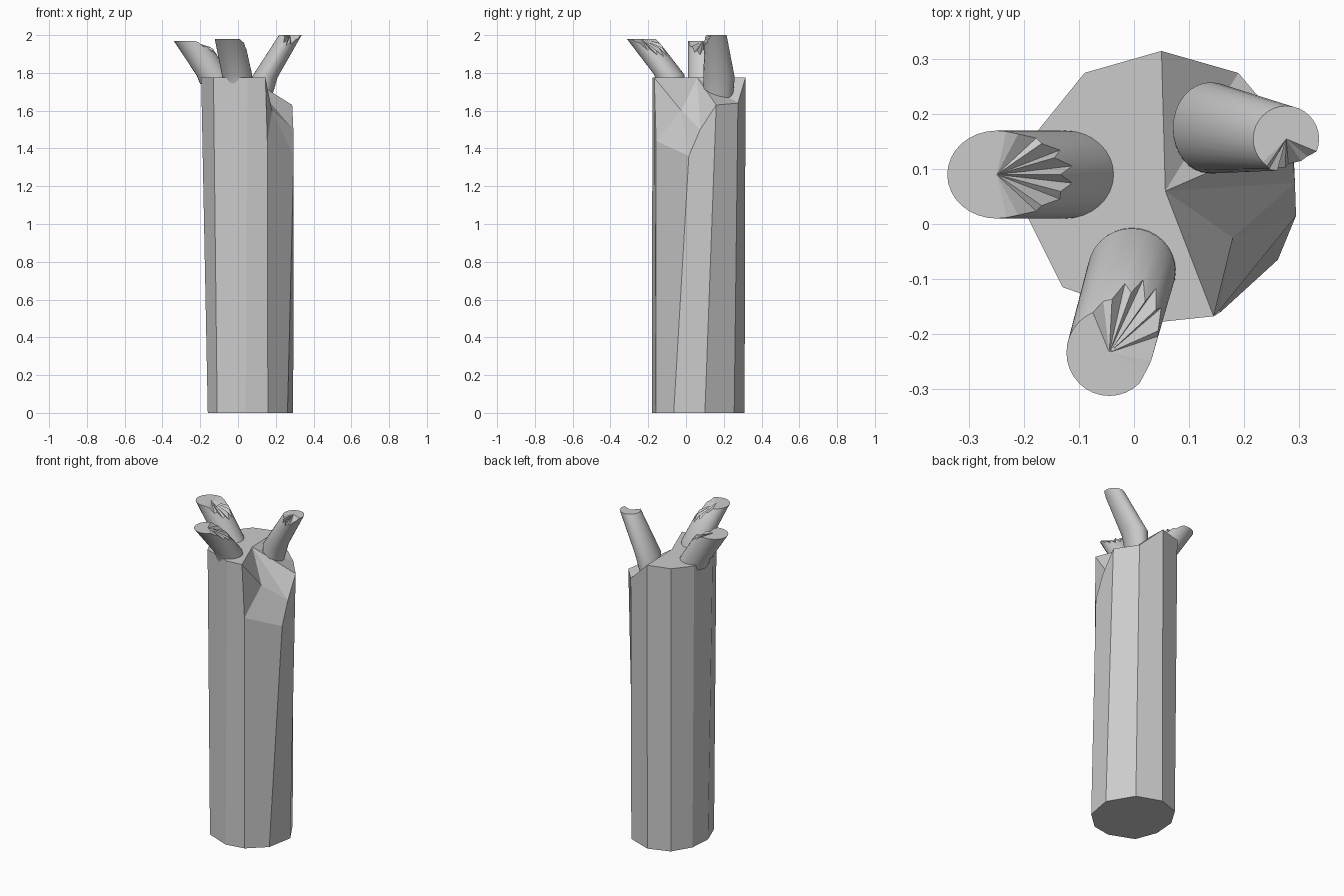
import bpy, bmesh, math, random
from mathutils import Vector

if "Cube" in bpy.data.objects:
    bpy.data.objects.remove(bpy.data.objects["Cube"])

random.seed(4)


def make_object(name, bm):
    bmesh.ops.recalc_face_normals(bm, faces=bm.faces)
    mesh = bpy.data.meshes.new(name)
    bm.to_mesh(mesh)
    bm.free()
    obj = bpy.data.objects.new(name, mesh)
    bpy.context.collection.objects.link(obj)
    return obj


# Trunk: leaning ten-sided column with one broken shoulder
def make_trunk():
    H = 1.775
    bottom = [(.05, .31), (-.08, .265), (-.15, .15), (-.16, .01), (-.11, -.12),
              (.04, -.18), (.158, -.16), (.262, -.065), (.292, .1), (.2, .255)]
    top = [(.05, .315, H), (-.09, .275, H), (-.175, .17, H), (-.195, .015, H),
           (-.13, -.115, H), (.05, -.178, H), (.145, -.168, H),
           (.295, .015, 1.36), (.287, .16, 1.63), (.19, .275, 1.64)]
    bm = bmesh.new()
    b = [bm.verts.new((x, y, 0)) for x, y in bottom]
    t = [bm.verts.new(p) for p in top]
    knee = bm.verts.new((.155, -.158, 1.44))
    q = bm.verts.new((.057, .06, H))
    p = bm.verts.new((.18, -.025, 1.6))
    r = bm.verts.new((.293, .075, 1.5))
    bm.faces.new(b)
    for i in range(10):
        j = (i + 1) % 10
        if i == 5:
            loop = [b[i], b[j], knee, t[j], t[i]]
        elif i == 6:
            loop = [b[i], b[j], t[j], knee]
        elif i == 7:
            loop = [b[i], b[j], t[j], r, t[i]]
        else:
            loop = [b[i], b[j], t[j], t[i]]
        bm.faces.new(loop)
    bm.faces.new(t[:7] + [q])
    # Broken facets
    for f in ((q, t[6], p), (p, t[6], knee), (p, knee, t[7]), (p, t[7], r),
              (q, p, r), (q, r, t[8]), (q, t[8], t[9]), (q, t[9], t[0])):
        bm.faces.new(f)
    make_object("trunk", bm)


# Branch stub: rings of (centre, x radius, y radius), with a torn, splintered end
def make_branch(name, rings, tear_angle, half_width, depth, sides=32):
    bm = bmesh.new()
    loops = []
    axis = Vector(rings[-2][0]) - Vector(rings[-1][0])
    for k, (c, rx, ry) in enumerate(rings):
        loop = []
        for i in range(sides):
            a = 2 * math.pi * i / sides
            co = Vector(c) + Vector((rx * math.cos(a), ry * math.sin(a), 0))
            if k == len(rings) - 1:
                off = math.degrees(a) - tear_angle
                off = abs((off + 180) % 360 - 180) / half_width
                if off < 1:
                    jag = 1.0 if i % 2 else random.uniform(.45, .75)
                    co += axis * depth * jag * (1 - off ** 2)
            loop.append(bm.verts.new(co))
        loops.append(loop)
    for lo, hi in zip(loops, loops[1:]):
        for i in range(sides):
            j = (i + 1) % sides
            bm.faces.new((lo[i], lo[j], hi[j], hi[i])).smooth = True
    bm.faces.new(loops[0])
    tip = bm.verts.new(rings[-1][0])
    for i in range(sides):
        bm.faces.new((loops[-1][i], loops[-1][(i + 1) % sides], tip))
    make_object(name, bm)


make_trunk()
make_branch("left_branch",
            [((-.11, .09, 1.74), .09, .08), ((-.13, .09, 1.785), .088, .08),
             ((-.25, .09, 1.97), .09, .08)], 0, 75, .42)
make_branch("front_branch",
            [((0, -.08, 1.74), .078, .075), ((-.005, -.088, 1.79), .08, .08),
             ((-.045, -.234, 1.98), .078, .079)], 35, 75, .5)
make_branch("right_branch",
            [((.12, .17, 1.64), .05, .075), ((.14, .175, 1.775), .069, .083),
             ((.277, .155, 2.0), .06, .06)], 285, 50, .25)
